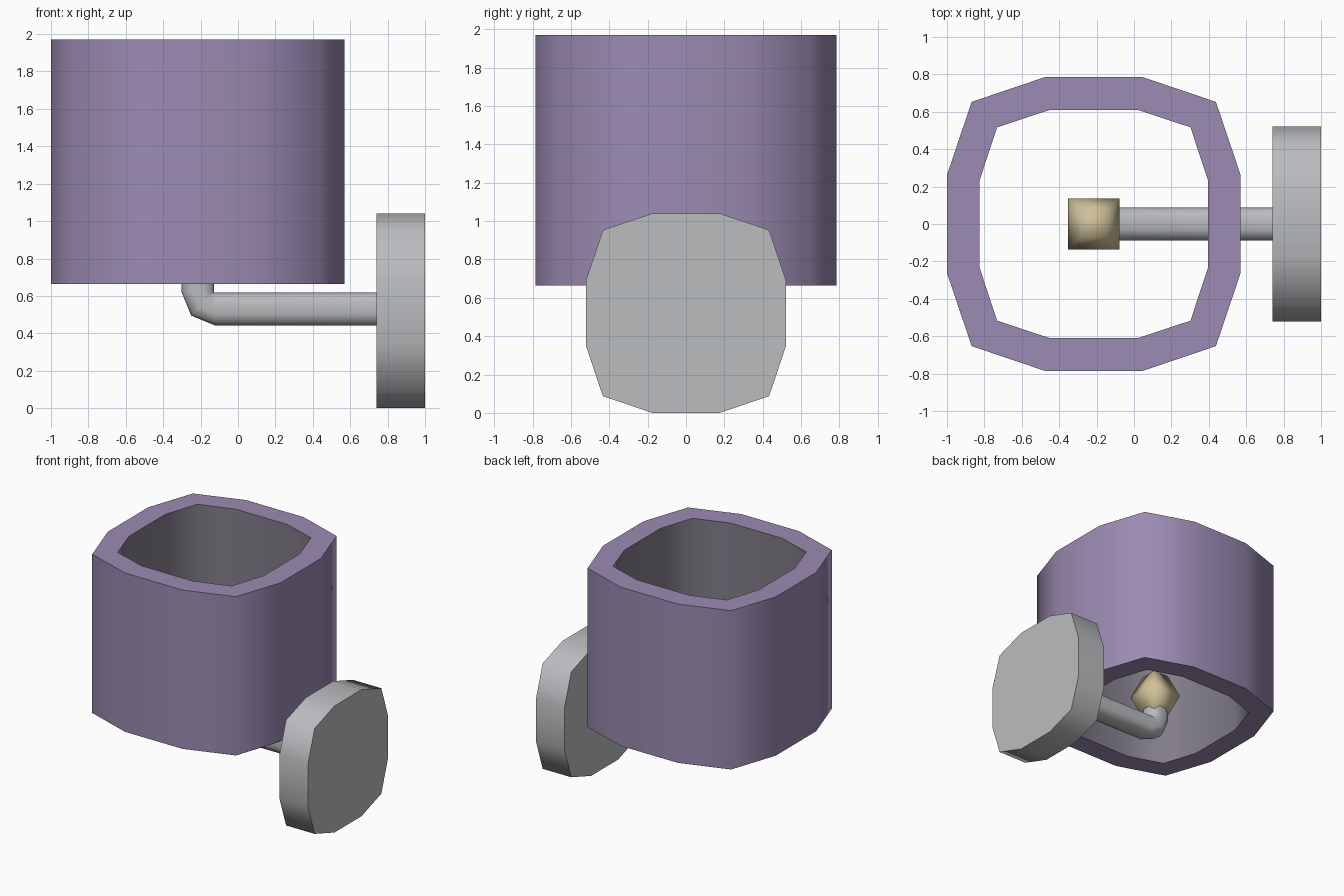
import bpy, bmesh, math
from mathutils import Vector

cube = bpy.data.objects.get("Cube")
if cube:
    bpy.data.objects.remove(cube)


def material(name, hex_code):
    rgb = [int(hex_code[i:i + 2], 16) / 255 for i in (0, 2, 4)]
    col = [c / 12.92 if c < 0.04 else ((c + 0.055) / 1.055) ** 2.4 for c in rgb] + [1]
    mat = bpy.data.materials.new(name)
    mat.use_nodes = True
    mat.diffuse_color = col
    mat.node_tree.nodes["Principled BSDF"].inputs["Base Color"].default_value = col
    return mat


purple = material("purple shade", "9B8BB2")
lining = material("grey lining", "827D8A")
metal = material("light grey metal", "BABCBF")
glow = material("warm bulb", "CFC199")


def outline(size, flat, corner):
    """Twelve-sided rounded square, anticlockwise."""
    pts = []
    for a, b in ((size, -flat), (size, flat), (corner, corner)):
        v = Vector((a, b, 0))
        pts.append(v)
    return [p_rot for k in range(4) for p_rot in
            [Vector((p.x * c - p.y * s, p.x * s + p.y * c, 0))
             for c, s in [((1, 0, -1, 0)[k], (0, 1, 0, -1)[k])] for p in pts]]


def loft(name, rings, mats, closed=False, smooth=60, inner=()):
    """Bridge rings of points; cap the ends unless the loop closes on itself."""
    bm = bmesh.new()
    vs = [[bm.verts.new(p) for p in r] for r in rings]
    n = len(rings[0])
    for i in range(len(vs) if closed else len(vs) - 1):
        a, b = vs[i], vs[(i + 1) % len(vs)]
        for k in range(n):
            f = bm.faces.new((a[k], a[(k + 1) % n], b[(k + 1) % n], b[k]))
            f.material_index = int(i in inner)
    if not closed:
        bm.faces.new(vs[0][::-1])
        bm.faces.new(vs[-1])
    bmesh.ops.recalc_face_normals(bm, faces=bm.faces)
    mesh = bpy.data.meshes.new(name)
    bm.to_mesh(mesh)
    bm.free()
    for m in mats:
        mesh.materials.append(m)
    ob = bpy.data.objects.new(name, mesh)
    bpy.context.collection.objects.link(ob)
    bpy.ops.object.select_all(action='DESELECT')
    ob.select_set(True)
    bpy.context.view_layer.objects.active = ob
    bpy.ops.object.shade_smooth_by_angle(angle=math.radians(smooth))
    return ob


def level(pts, z):
    return [p + Vector((AXIS, 0, z)) for p in pts]


AXIS = -0.215   # centre line of shade and bulb

# Open shade with a thick wall and grey lining
outer = outline(0.785, 0.262, 0.653)
inside = outline(0.61, 0.235, 0.517)
low, high = 0.665, 1.97
loft("lamp_shade", [level(outer, low), level(outer, high),
                    level(inside, high), level(inside, low)],
     [purple, lining], closed=True, inner=(2,))

# Wall plate
plate = outline(0.52, 0.175, 0.433)
loft("wall_plate", [[Vector((x, p.x, 0.52 + p.y)) for p in plate]
                    for x in (0.74, 1.0)], [metal])

# Arm with a two-step elbow turning up into the bulb
tube = outline(0.087, 0.029, 0.072)


def arm_ring(x, z, angle):
    u = Vector((math.sin(angle), 0, math.cos(angle)))
    return [Vector((x, p.y, z)) + u * p.x for p in tube]


pivot_x, pivot_z, bend = -0.125, 0.62, 0.09
rings = [arm_ring(0.76, pivot_z - bend, 0)]
for step in range(3):
    t = step * math.pi / 4
    rings.append(arm_ring(pivot_x - bend * math.sin(t),
                          pivot_z - bend * math.cos(t), t))
rings.append(arm_ring(AXIS, 0.73, math.pi / 2))
loft("arm", rings, [metal])


# Faceted bulb, square in plan and narrowing both ways
def square(a, z):
    return level([Vector((x * a, y * a, 0)) for x, y in
                  ((1, 1), (-1, 1), (-1, -1), (1, -1))], z)


loft("bulb", [square(0.07, 0.67), square(0.137, 0.84), square(0.07, 1.02)],
     [glow], smooth=100)
